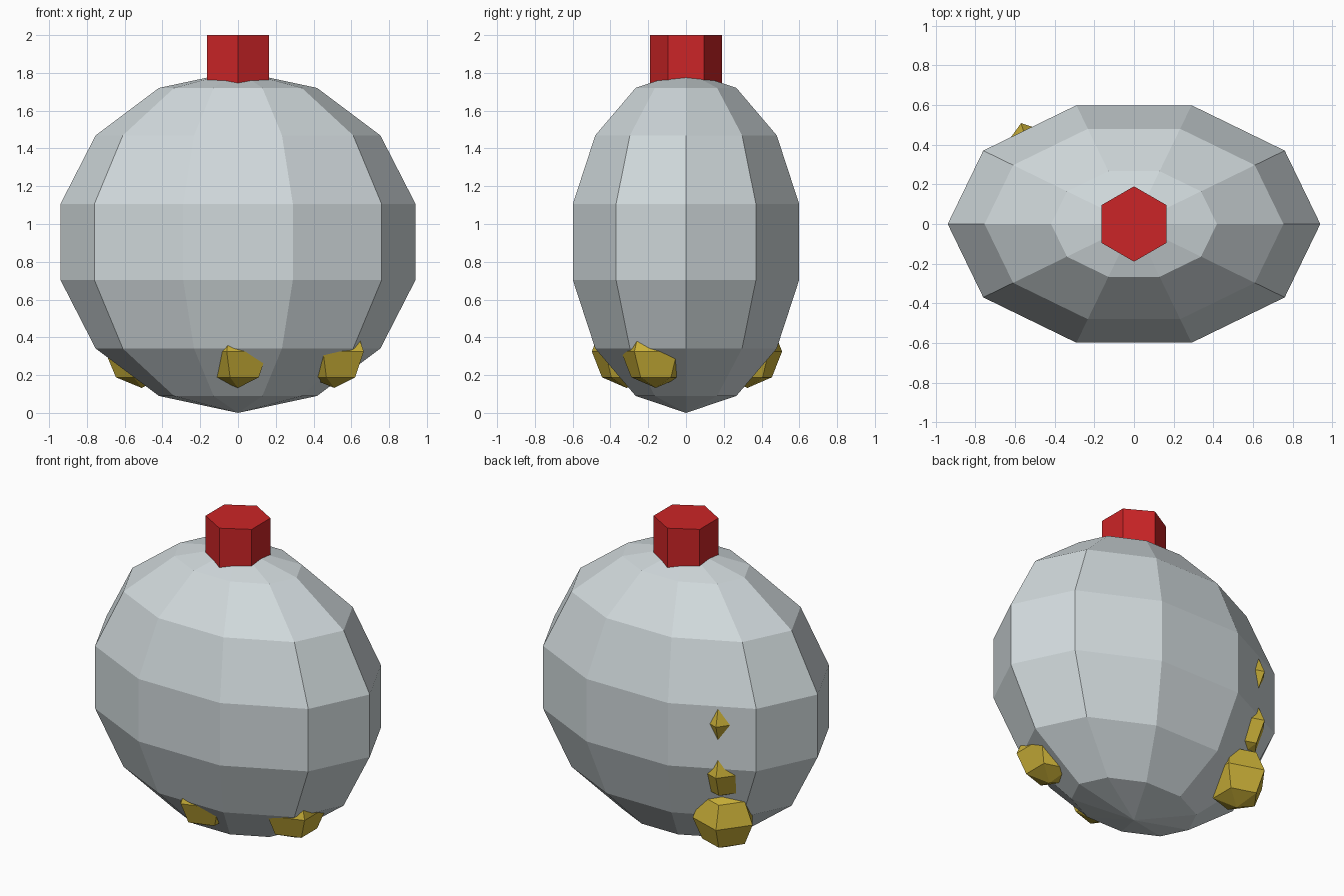
import bpy, math

if "Cube" in bpy.data.objects:
    bpy.data.objects.remove(bpy.data.objects["Cube"])


def material(name, rgb):
    m = bpy.data.materials.new(name)
    m.diffuse_color = (*rgb, 1.0)
    m.use_nodes = True
    m.node_tree.nodes["Principled BSDF"].inputs["Base Color"].default_value = m.diffuse_color
    return m


GREY = material("pale grey", (0.64, 0.70, 0.72))
RED = material("red", (0.60, 0.018, 0.02))
GOLD = material("gold", (0.60, 0.44, 0.04))


def faceted_ball(name, centre, radii, segments, rings, start, mat):
    """Flat-faced ball with poles on z; first vertex column at angle start."""
    def place(u, a):
        s, c = math.sin(u), math.cos(u)
        return (centre[0] + radii[0] * s * math.cos(a),
                centre[1] + radii[1] * s * math.sin(a),
                centre[2] - radii[2] * c)

    verts = [place(0, 0)]
    for r in range(1, rings):
        for k in range(segments):
            verts.append(place(math.pi * r / rings, start + math.tau * k / segments))
    verts.append(place(math.pi, 0))
    top, faces = len(verts) - 1, []
    last = 1 + (rings - 2) * segments
    for k in range(segments):
        n = (k + 1) % segments
        faces.append((0, 1 + n, 1 + k))
        for r in range(rings - 2):
            b = 1 + r * segments
            faces.append((b + k, b + n, b + segments + n, b + segments + k))
        faces.append((last + k, last + n, top))
    mesh = bpy.data.meshes.new(name)
    mesh.from_pydata(verts, [], faces)
    mesh.materials.append(mat)
    ob = bpy.data.objects.new(name, mesh)
    bpy.context.collection.objects.link(ob)
    return ob


# Flattened flask body
faceted_ball("flask_body", (0, 0, 0.905), (0.964, 0.646, 0.905), 10, 7, 0, GREY)

# Hexagonal stopper, corners on the y axis
bpy.ops.mesh.primitive_cylinder_add(vertices=6, radius=0.19, depth=0.32,
                                    location=(0, 0, 1.84))
stopper = bpy.context.object
stopper.name = "stopper"
stopper.data.materials.append(RED)

# Gold nuggets poking through the body: two at the front, a stack at the back left
nuggets = [(0, -0.315, 0.325), (0.51, -0.16, 0.325)]
nuggets += [(-0.51, 0.325, z) for z in (0.325, 0.66, 0.99)]
for i, pos in enumerate(nuggets, 1):
    faceted_ball(f"nugget_{i}", pos, (0.193, 0.193, 0.193), 5, 4, math.pi, GOLD)
